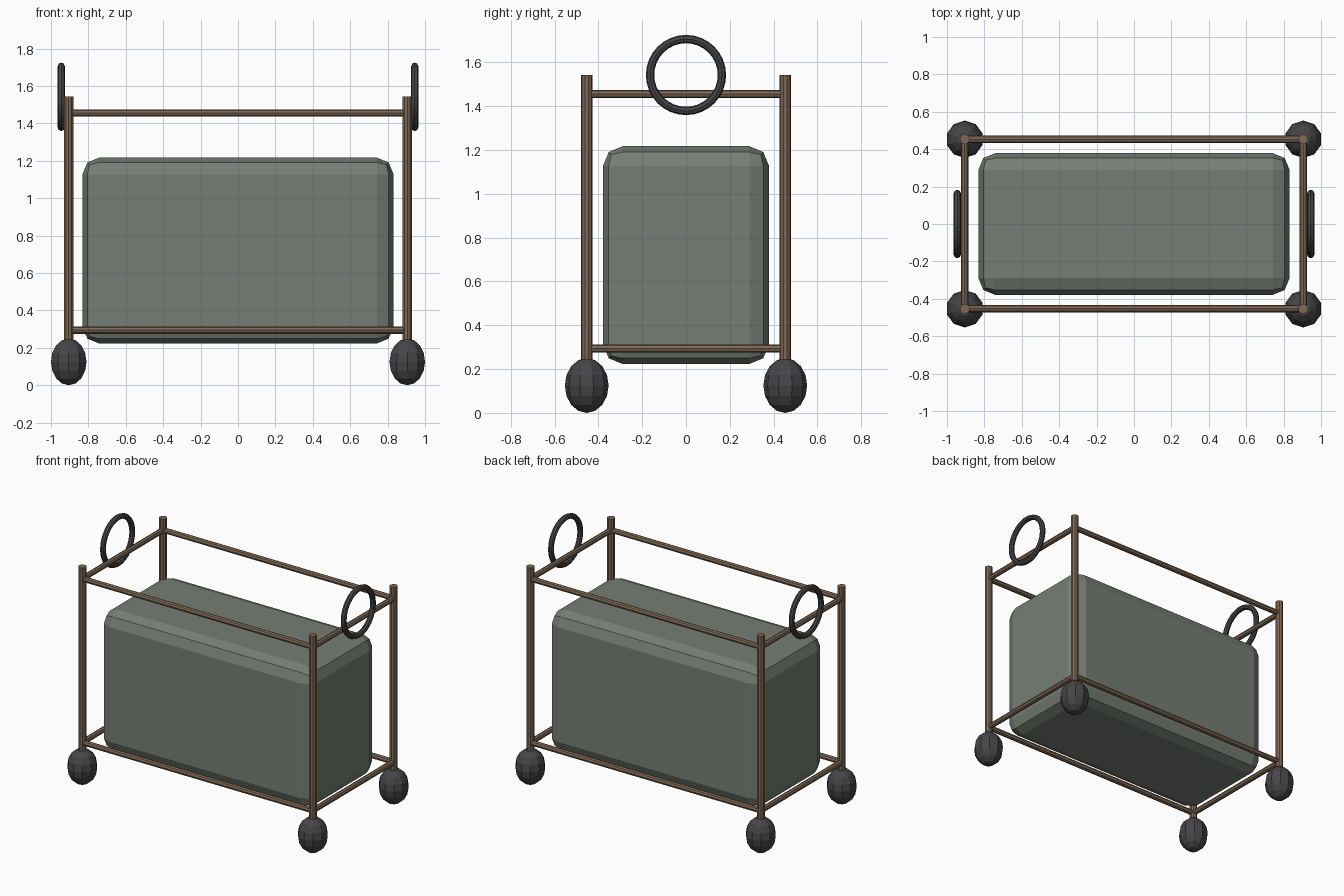
import bpy, bmesh
from math import pi
from mathutils import Matrix, Vector

if "Cube" in bpy.data.objects:
    bpy.data.objects.remove(bpy.data.objects["Cube"])


def material(name, rgb):
    m = bpy.data.materials.new(name)
    m.diffuse_color = (*rgb, 1)
    m.use_nodes = True
    m.node_tree.nodes["Principled BSDF"].inputs["Base Color"].default_value = m.diffuse_color
    return m


WOOD = material("brown_frame", (0.21, 0.14, 0.09))
CLOTH = material("grey_green", (0.18, 0.21, 0.175))
DARK = material("dark_grey", (0.06, 0.06, 0.065))


def add(name, bm, mat):
    me = bpy.data.meshes.new(name)
    bm.to_mesh(me)
    bm.free()
    ob = bpy.data.objects.new(name, me)
    bpy.context.collection.objects.link(ob)
    me.materials.append(mat)
    return ob


def rod(name, a, b, radius, sides):
    a, b = Vector(a), Vector(b)
    d = b - a
    axis = max(range(3), key=lambda i: abs(d[i]))
    rot = (Matrix.Rotation(pi / 2, 4, 'Y'), Matrix.Rotation(-pi / 2, 4, 'X'), Matrix())[axis]
    bm = bmesh.new()
    bmesh.ops.create_cone(bm, cap_ends=True, segments=sides, radius1=radius,
                          radius2=radius, depth=d.length,
                          matrix=Matrix.Translation((a + b) / 2) @ rot)
    return add(name, bm, WOOD)


X, Y = 0.905, 0.453

# corner posts and ball feet
for sx in (-1, 1):
    for sy in (-1, 1):
        tag = ("front" if sy < 0 else "back") + ("_left" if sx < 0 else "_right")
        rod(tag + "_post", (sx * X, sy * Y, 0.2), (sx * X, sy * Y, 1.543), 0.027, 10)
        bm = bmesh.new()
        bmesh.ops.create_uvsphere(
            bm, u_segments=10, v_segments=8, radius=1,
            matrix=Matrix.Translation((sx * X, sy * Y, 0.125)) @ Matrix.Diagonal((0.1, 0.1, 0.125, 1)))
        add(tag + "_foot", bm, DARK)

# upper and lower rails
for level, z in (("lower", 0.294), ("upper", 1.455)):
    for s in (-1, 1):
        rod(level + ("_front" if s < 0 else "_back") + "_rail",
            (-X, s * Y, z), (X, s * Y, z), 0.019, 8)
        rod(level + ("_left" if s < 0 else "_right") + "_rail",
            (s * X, -Y, z), (s * X, Y, z), 0.019, 8)

# soft-edged container body
bm = bmesh.new()
bmesh.ops.create_cube(bm, size=1, matrix=Matrix.Translation((0, 0, 0.72))
                      @ Matrix.Diagonal((1.664, 0.758, 0.994, 1)))
bmesh.ops.bevel(bm, geom=bm.edges[:], offset=0.09, offset_type='OFFSET',
                segments=2, profile=0.5, affect='EDGES', clamp_overlap=True)
add("container_body", bm, CLOTH)

# ring handles at each end
for s, side in ((-1, "left"), (1, "right")):
    bpy.ops.mesh.primitive_torus_add(location=(s * 0.945, 0, 1.542), rotation=(0, pi / 2, 0),
                                     major_radius=0.164, minor_radius=0.019,
                                     major_segments=32, minor_segments=8)
    ob = bpy.context.object
    ob.name = side + "_ring_handle"
    ob.data.materials.append(DARK)
